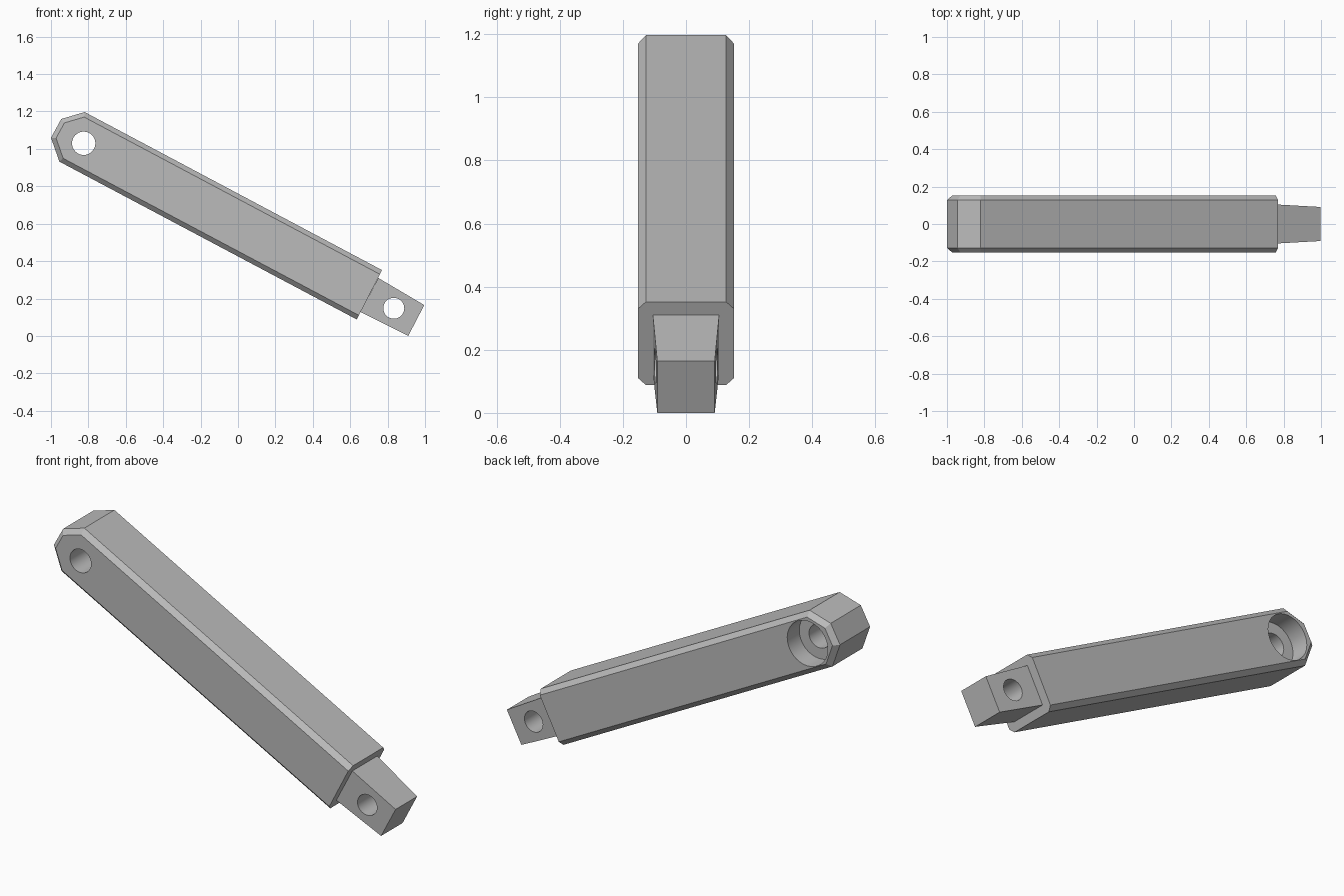
import bpy
import bmesh
import math
from mathutils import Matrix, Vector

cube = bpy.data.objects.get("Cube")
if cube:
    bpy.data.objects.remove(cube, do_unlink=True)

grey = bpy.data.materials.new("plain grey")
grey.use_nodes = True
colour = (0.5, 0.5, 0.5, 1)
grey.diffuse_color = colour
grey.node_tree.nodes["Principled BSDF"].inputs["Base Color"].default_value = colour


def inset(points, widths):
    """Move each edge of a clockwise profile inward by its own width."""
    normals = []
    for i, p in enumerate(points):
        d = (points[(i + 1) % len(points)] - p).normalized()
        normals.append(Vector((d.y, -d.x)))
    result = []
    for i, p in enumerate(points):
        corner = Matrix((normals[i - 1], normals[i]))
        result.append(p + corner.inverted() @ Vector((widths[i - 1], widths[i])))
    return result


def loft(name, rings):
    """Skin matching rings of 3D points and cap both ends."""
    bm = bmesh.new()
    loops = [[bm.verts.new(p) for p in ring] for ring in rings]
    for a, b in zip(loops, loops[1:]):
        for i in range(len(a)):
            j = (i + 1) % len(a)
            bm.faces.new((a[i], a[j], b[j], b[i]))
    bm.faces.new(loops[0])
    bm.faces.new(loops[-1])
    bmesh.ops.recalc_face_normals(bm, faces=bm.faces)
    mesh = bpy.data.meshes.new(name)
    bm.to_mesh(mesh)
    bm.free()
    mesh.materials.append(grey)
    obj = bpy.data.objects.new(name, mesh)
    bpy.context.collection.objects.link(obj)
    return obj


def bore(obj, x, z, radius, y0, y1):
    """Cut a round hole running along y."""
    bpy.ops.mesh.primitive_cylinder_add(
        vertices=32, radius=radius, depth=y1 - y0,
        location=(x, (y0 + y1) / 2, z), rotation=(math.pi / 2, 0, 0))
    cutter = bpy.context.object
    cutter.name = "hole_cutter"
    cutter.hide_render = True
    cutter.data.materials.append(grey)
    mod = obj.modifiers.new("hole", 'BOOLEAN')
    mod.operation = 'DIFFERENCE'
    mod.solver = 'EXACT'
    mod.object = cutter
    bpy.ops.object.select_all(action='DESELECT')
    obj.select_set(True)
    bpy.context.view_layer.objects.active = obj
    bpy.ops.object.modifier_apply(modifier=mod.name)
    bpy.data.objects.remove(cutter, do_unlink=True)


# Arm: slanted bar with a pointed upper end and chamfered long edges
outer = [Vector(p) for p in ((-1, 1.06), (-0.945, 1.16), (-0.82, 1.197),
                             (0.77, 0.352), (0.635, 0.088), (-0.955, 0.932))]
chamfer = 0.025
inner = inset(outer, [chamfer, chamfer, chamfer, 0, chamfer, chamfer])
half = 0.152
sections = ((inner, -half), (outer, chamfer - half), (outer, half - chamfer), (inner, half))
arm = loft("arm", [[(p.x, y, p.y) for p in ring] for ring, y in sections])

# Pivot hole with a wide counterbore at the back
bore(arm, -0.825, 1.03, 0.0625, -0.3, 0.3)
bore(arm, -0.825, 1.03, 0.12, 0.05, 0.3)

# Tapered tongue at the lower end, with its pin hole
root = ((0.75, 0.31), (0.655, 0.128))
tip = ((0.996, 0.165), (0.91, 0))


def tongue_ring(ends, w):
    (xa, za), (xb, zb) = ends
    return [(xa, -w, za), (xa, w, za), (xb, w, zb), (xb, -w, zb)]


tongue = loft("tongue", [tongue_ring(root, 0.105), tongue_ring(tip, 0.091)])
bore(tongue, 0.833, 0.148, 0.056, -0.3, 0.3)

# Smooth bores, crisp edges
for obj in (arm, tongue):
    bpy.ops.object.select_all(action='DESELECT')
    obj.select_set(True)
    bpy.context.view_layer.objects.active = obj
    bpy.ops.object.shade_smooth_by_angle(angle=math.radians(20))
